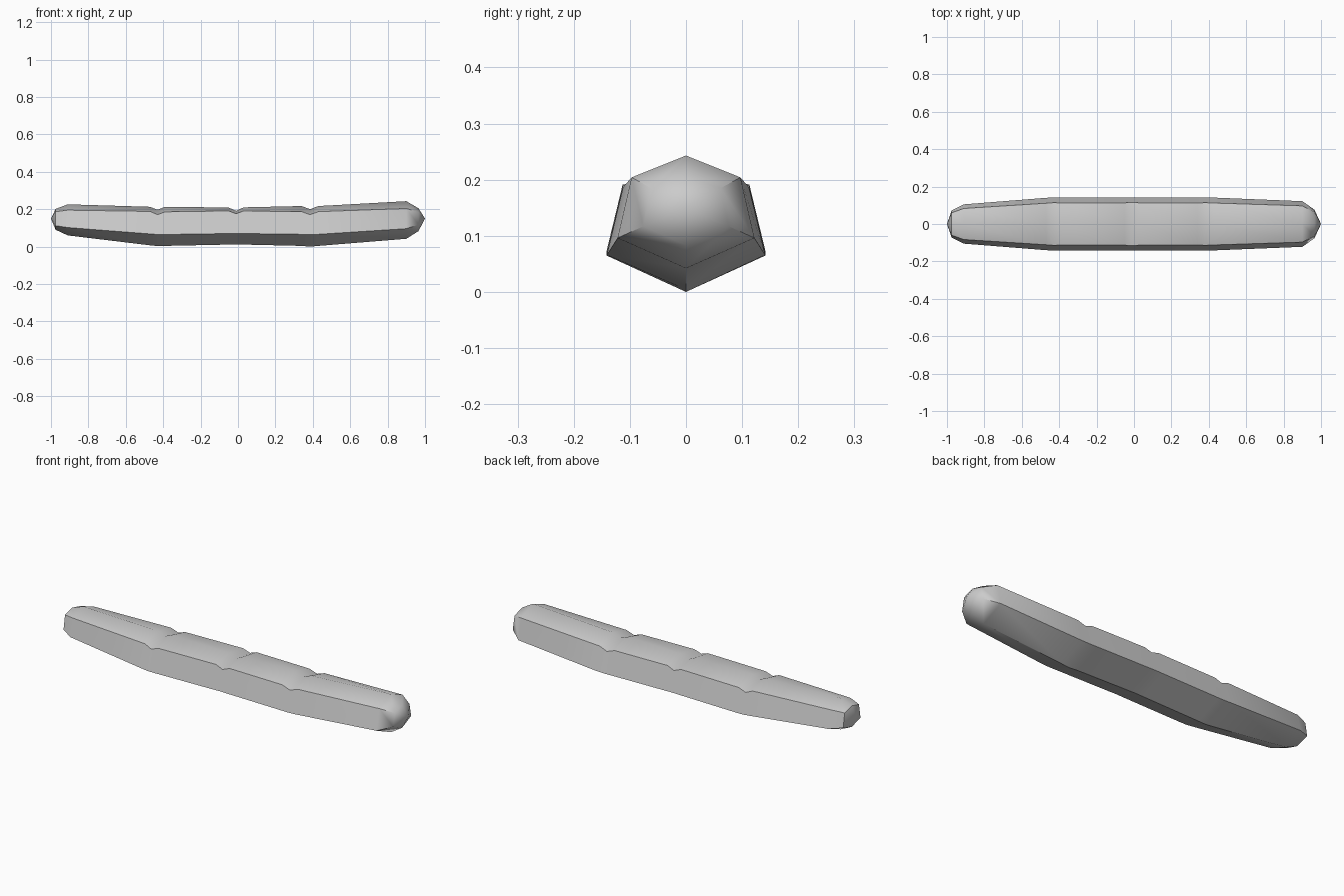
import bpy, bmesh, math

# Six-sided sections along x:
# x, bottom z, low half-width, low z, high half-width, high z, top z
SECTIONS = [
    (-0.975, 0.090, 0.073, 0.112, 0.060, 0.187, 0.202),
    (-0.910, 0.060, 0.105, 0.102, 0.083, 0.195, 0.226),
    (-0.470, 0.007, 0.140, 0.068, 0.111, 0.188, 0.213),
    (-0.430, 0.003, 0.142, 0.065, 0.114, 0.171, 0.197),
    (-0.390, 0.004, 0.142, 0.065, 0.113, 0.186, 0.213),
    (-0.050, 0.011, 0.142, 0.070, 0.113, 0.191, 0.209),
    (-0.010, 0.012, 0.142, 0.071, 0.116, 0.176, 0.191),
    (0.030, 0.011, 0.142, 0.070, 0.113, 0.191, 0.210),
    (0.340, 0.004, 0.142, 0.066, 0.113, 0.187, 0.217),
    (0.385, 0.000, 0.142, 0.065, 0.114, 0.171, 0.200),
    (0.430, 0.004, 0.141, 0.066, 0.112, 0.187, 0.217),
    (0.900, 0.042, 0.122, 0.096, 0.097, 0.204, 0.243),
    (0.965, 0.083, 0.076, 0.117, 0.062, 0.185, 0.205),
]

bm = bmesh.new()


def ring(x, bottom, low_w, low_z, high_w, high_z, top):
    pts = [(0, bottom), (low_w, low_z), (high_w, high_z),
           (0, top), (-high_w, high_z), (-low_w, low_z)]
    return [bm.verts.new((x, y, z)) for y, z in pts]


# Long body with three shallow notches across its top
rings = [ring(*s) for s in SECTIONS]
for a, b in zip(rings, rings[1:]):
    for i in range(6):
        j = (i + 1) % 6
        bm.faces.new((a[i], a[j], b[j], b[i]))

# Pointed ends
for r, x in ((rings[0], -1), (rings[-1], 1)):
    tip = bm.verts.new((x, 0, 0.15))
    for i in range(6):
        bm.faces.new((r[i], r[(i + 1) % 6], tip))

bmesh.ops.recalc_face_normals(bm, faces=bm.faces)
mesh = bpy.data.meshes.new("notched_bar")
bm.to_mesh(mesh)
bm.free()
bar = bpy.data.objects.new("notched_bar", mesh)
bpy.context.collection.objects.link(bar)
bpy.context.view_layer.objects.active = bar
bar.select_set(True)
bpy.ops.object.shade_smooth_by_angle(angle=math.radians(45))
